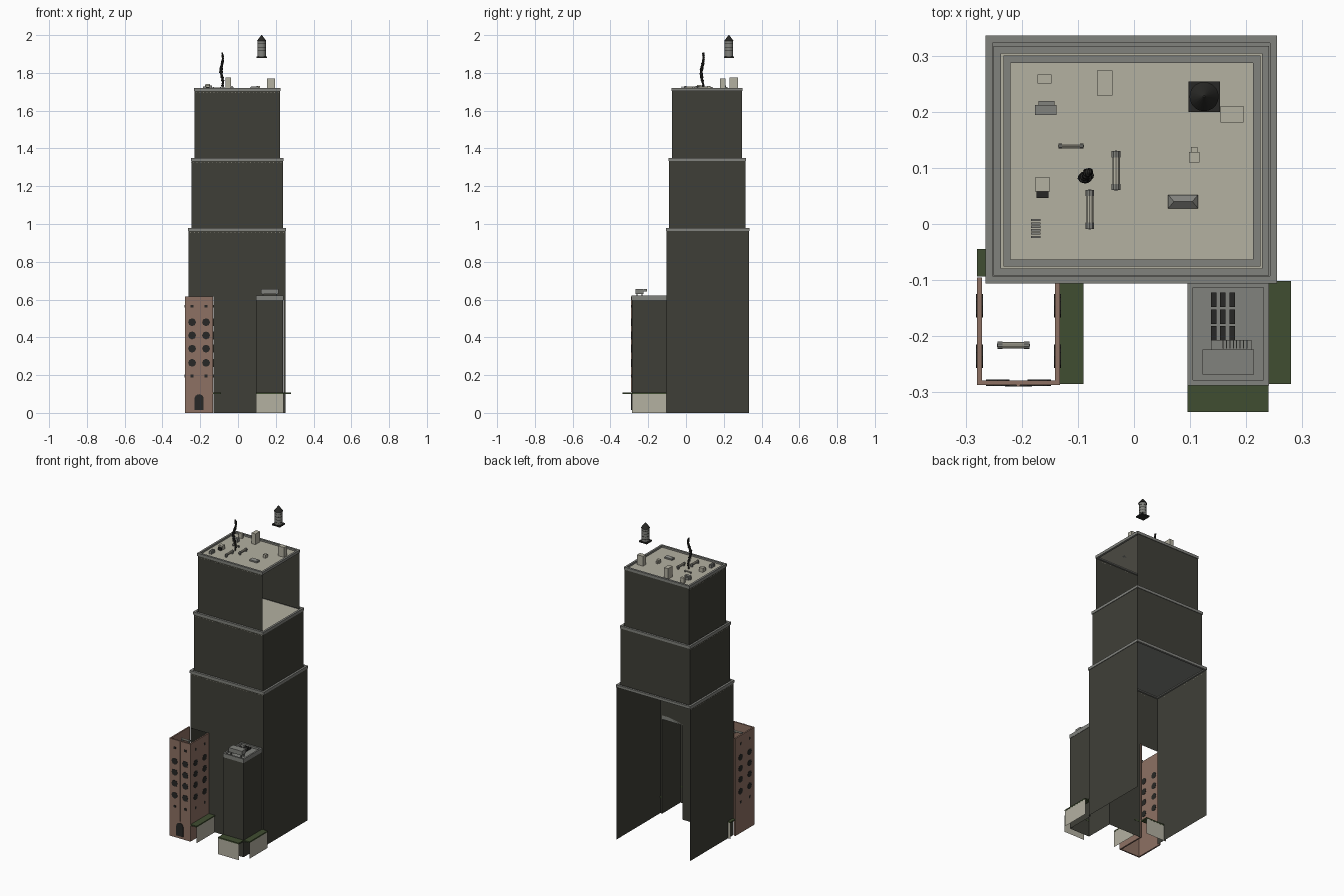
import bpy, bmesh, math, random
from mathutils import Matrix, Vector

if "Cube" in bpy.data.objects:
    bpy.data.objects.remove(bpy.data.objects["Cube"])
random.seed(4)


def material(name, rgb):
    m = bpy.data.materials.new(name)
    m.diffuse_color = tuple((c / 255) ** 2.2 for c in rgb) + (1,)
    m.use_nodes = True
    m.node_tree.nodes["Principled BSDF"].inputs["Base Color"].default_value = m.diffuse_color
    return m


DARK = material("dark_wall", (65, 65, 58))
GREY = material("grey_trim", (128, 129, 124))
BEIGE = material("beige_concrete", (178, 175, 160))
BROWN = material("brown_brick", (140, 112, 99))
GREEN = material("green_awning", (66, 78, 52))
BLACK = material("charcoal_metal", (44, 44, 42))


class Part:
    """Collects simple shapes into one object."""
    def __init__(self, name, mat):
        self.name, self.mat, self.bm = name, mat, bmesh.new()

    def box(self, x0, x1, y0, y1, z0, z1):
        m = Matrix.Translation(((x0 + x1) / 2, (y0 + y1) / 2, (z0 + z1) / 2))
        m = m @ Matrix.Diagonal((x1 - x0, y1 - y0, z1 - z0, 1))
        bmesh.ops.create_cube(self.bm, size=1, matrix=m)
        return self

    def quad(self, *pts):
        self.bm.faces.new([self.bm.verts.new(p) for p in pts])
        return self

    def wall_y(self, y, x0, x1, z0, z1):
        return self.quad((x0, y, z0), (x1, y, z0), (x1, y, z1), (x0, y, z1))

    def wall_x(self, x, y0, y1, z0, z1):
        return self.quad((x, y0, z0), (x, y1, z0), (x, y1, z1), (x, y0, z1))

    def floor(self, x0, x1, y0, y1, z):
        return self.quad((x0, y0, z), (x1, y0, z), (x1, y1, z), (x0, y1, z))

    def ring(self, x0, x1, y0, y1, z0, z1, w):
        self.box(x0, x1, y0, y0 + w, z0, z1).box(x0, x1, y1 - w, y1, z0, z1)
        return self.box(x0, x0 + w, y0 + w, y1 - w, z0, z1).box(x1 - w, x1, y0 + w, y1 - w, z0, z1)

    def cone(self, c, r1, r2, h, n=12, axis='Z'):
        m = Matrix.Translation(c)
        if axis == 'X':
            m = m @ Matrix.Rotation(math.pi / 2, 4, 'Y')
        if axis == 'Y':
            m = m @ Matrix.Rotation(math.pi / 2, 4, 'X')
        bmesh.ops.create_cone(self.bm, cap_ends=True, segments=n, radius1=r1, radius2=r2, depth=h, matrix=m)
        return self

    def done(self):
        me = bpy.data.meshes.new(self.name)
        self.bm.to_mesh(me)
        self.bm.free()
        me.materials.append(self.mat)
        ob = bpy.data.objects.new(self.name, me)
        bpy.context.collection.objects.link(ob)
        return ob


# Main tower: three stepped tiers of sheet walls
T1 = (-0.262, 0.252, -0.103, 0.333, 0, 0.975)
T2 = (-0.247, 0.238, -0.089, 0.314, 0.975, 1.345)
T3 = (-0.230, 0.222, -0.073, 0.297, 1.345, 1.715)
x0, x1, y0, y1, z0, z1 = T1
w = Part("lower_tier_walls", DARK)
w.wall_x(x0, y0, y1, z0, z1).wall_x(x1, y0, y1, z0, z1)
w.wall_y(y0, x0, -0.13, 0.615, z1).wall_y(y0, -0.13, 0.097, 0, z1)
w.wall_y(y0, 0.097, 0.24, 0.6, z1).wall_y(y0, 0.24, x1, 0, z1).done()
x0, x1, y0, y1, z0, z1 = T2
w = Part("middle_tier_walls", DARK)
w.wall_x(x0, y0, y1, z0, z1).wall_x(x1, y0, y1, z0, z1)
w.wall_y(y0, x0, x1, z0, z1).wall_y(y1, x0, x1, z0, z1).done()
x0, x1, y0, y1, z0, z1 = T3
w = Part("upper_tier_walls", DARK)
w.wall_x(x0, y0, y1, z0, z1)
w.wall_y(y0, x0, x1, z0, z1).wall_y(y1, x0, x1, z0, z1).done()

# Roofs, parapets and the rows of tiny lights below them
for nm, t, mat in (("lower", T1, GREY), ("middle", T2, BEIGE), ("upper", T3, BEIGE)):
    x0, x1, y0, y1, z0, z1 = t
    Part(nm + "_roof", mat).floor(x0, x1, y0, y1, z1 - 0.006).done()
    p = Part(nm + "_parapet", GREY)
    p.ring(x0 - 0.003, x1 + 0.003, y0 - 0.003, y1 + 0.003, z1 - 0.012, z1 + 0.005, 0.013).done()
    lights = Part(nm + "_lights", BEIGE)
    for i in range(24):
        x = x0 + (i + 0.5) * (x1 - x0) / 24
        lights.box(x - 0.002, x + 0.002, y0 - 0.001, y0, z1 - 0.022, z1 - 0.019)
        y = y0 + (i + 0.5) * (y1 - y0) / 24
        lights.box(x0 - 0.001, x0, y - 0.002, y + 0.002, z1 - 0.022, z1 - 0.019)
    lights.done()

# Brown side building: three walls, open top and back
bx0, bx1, by0, by1, bh = -0.28, -0.132, -0.287, -0.095, 0.617
b = Part("brown_building_walls", BROWN)
b.box(bx0, bx1, by0, by0 + 0.008, 0, bh)
b.box(bx0, bx0 + 0.009, by0 + 0.008, by1, 0, bh)
b.box(bx1 - 0.009, bx1, by0 + 0.008, by1, 0, bh)
b.box(-0.209, -0.203, by0 - 0.003, by0, 0.11, bh)
b.done()
win = Part("round_windows", BLACK)
sx, sy = (bx0 + bx1) / 2, (by0 + by1) / 2
for s in (-1, 1):
    for z in (0.265, 0.34, 0.41, 0.48):
        for y in (by0, by0 + 0.008):
            win.cone((sx + s * 0.037, y, z), 0.021, 0.021, 0.003, 8, 'Y')
        for x in (bx0, bx0 + 0.009, bx1 - 0.009, bx1):
            win.cone((x, sy + s * 0.045, z), 0.021, 0.021, 0.003, 8, 'X')
    for z in (0.195, 0.565):
        win.box(sx + s * 0.037 - 0.008, sx + s * 0.037 + 0.008, by0 - 0.002, by0, z - 0.007, z + 0.007)
        for x in (bx0 - 0.002, bx1):
            win.box(x, x + 0.002, sy + s * 0.045 - 0.008, sy + s * 0.045 + 0.008, z - 0.007, z + 0.007)
win.done()
door = Part("arched_door", BLACK)
door.box(sx - 0.024, sx + 0.024, by0 - 0.003, by0, 0.015, 0.075)
door.cone((sx, by0 - 0.0015, 0.075), 0.024, 0.024, 0.003, 16, 'Y').done()

# Dark side tower with grey cap, open at the back
cx0, cx1, cy0, cy1 = 0.097, 0.239, -0.286, -0.103
c = Part("side_tower_walls", DARK)
c.wall_y(cy0, cx0, cx1, 0, 0.605).wall_x(cx0, cy0, cy1, 0, 0.605).wall_x(cx1, cy0, cy1, 0, 0.605).done()
Part("side_tower_roof", GREY).floor(cx0, cx1, cy0, cy1, 0.61).done()
Part("side_tower_parapet", GREY).ring(cx0 - 0.002, cx1 + 0.002, cy0 - 0.002, cy1, 0.597, 0.622, 0.01).done()
v = Part("roof_panels", BLACK)
for i in range(3):
    for j in range(3):
        x, y = 0.142 + i * 0.0165, -0.135 - j * 0.03
        v.box(x - 0.005, x + 0.005, y - 0.013, y + 0.013, 0.61, 0.617)
v.done()
u = Part("side_roof_unit", GREY).box(0.122, 0.214, -0.268, -0.224, 0.63, 0.657)
u.box(0.138, 0.209, -0.224, -0.207, 0.642, 0.652)
for x in (0.13, 0.2):
    for y in (-0.262, -0.235):
        u.box(x, x + 0.006, y, y + 0.006, 0.61, 0.63)
for i in range(8):
    u.box(0.158 + i * 0.006, 0.16 + i * 0.006, -0.222, -0.207, 0.652, 0.656)
u.done()

# Green awnings with beige ground panels at their outer edge
g = Part("awnings", GREEN)
for r in ((0.095, 0.24, -0.335, -0.285), (0.24, 0.28, -0.285, -0.102),
          (-0.132, -0.09, -0.285, -0.102), (-0.28, -0.132, -0.094, -0.045)):
    g.box(*r, 0.1, 0.108)
g.done()
g = Part("ground_panels", BEIGE)
g.wall_y(-0.334, 0.095, 0.24, 0, 0.1).wall_x(0.279, -0.285, -0.102, 0, 0.1)
g.wall_x(-0.091, -0.285, -0.102, 0, 0.1).wall_y(-0.046, -0.28, -0.132, 0, 0.1).done()

# Rooftop blocks and small machines
R = 1.709
k = Part("rooftop_blocks", BEIGE)
k.box(-0.066, -0.038, 0.229, 0.274, R, 1.776).box(0.154, 0.195, 0.181, 0.21, R, 1.771)
k.box(-0.172, -0.147, 0.25, 0.266, R, 1.74).box(-0.176, -0.15, 0.058, 0.083, R, 1.735)
k.box(0.098, 0.117, 0.11, 0.128, R, 1.73).box(0.102, 0.113, 0.128, 0.137, R, 1.725).done()
k = Part("rooftop_units", GREY)
k.box(-0.176, -0.138, 0.194, 0.212, R, 1.732).box(-0.17, -0.142, 0.212, 0.219, R, 1.725)
for i in range(6):
    k.box(-0.184, -0.167, -0.025 + i * 0.006, -0.021 + i * 0.006, R, 1.728)
k.done()
Part("rooftop_vent", BLACK).box(-0.174, -0.152, 0.046, 0.058, R, 1.725).done()
s = Part("hipped_skylight", GREY).box(0.061, 0.114, 0.028, 0.052, R, 1.718)
base = [(0.061, 0.028, 1.718), (0.114, 0.028, 1.718), (0.114, 0.052, 1.718), (0.061, 0.052, 1.718)]
a, d = (0.071, 0.04, 1.728), (0.104, 0.04, 1.728)
s.quad(base[0], base[1], d, a).quad(base[2], base[3], a, d).quad(base[1], base[2], d).quad(base[3], base[0], a).done()

# Ducts with thicker elbow ends
duct, ends = Part("ducts", BEIGE), Part("duct_elbows", GREY)
for x, y, ln, r, ax, z in ((-0.112, 0.139, 0.044, 0.004, 'X', 1.72), (-0.032, 0.095, 0.068, 0.007, 'Y', 1.722),
                           (-0.079, 0.026, 0.068, 0.007, 'Y', 1.722), (-0.215, -0.216, 0.056, 0.006, 'X', 0.595)):
    duct.cone((x, y, z), r, r, ln * 0.8, 10, ax)
    for sg in (-1, 1):
        o = Vector((1, 0, 0)) if ax == 'X' else Vector((0, 1, 0))
        e = Vector((x, y, z)) + o * sg * (ln / 2 - r * 0.7)
        ends.cone(e, r * 1.15, r * 1.15, r * 1.6, 10, ax)
        ends.cone(e - Vector((0, 0, r)), r, r, r * 2, 10)
duct.done()
ends.done()

# Ragged plume column on the roof, made of stacked wobbling lumps
p = Part("ragged_plume", BLACK)
for i in range(22):
    t = i / 21
    r = 0.011 * (1 - 0.35 * abs(2 * t - 1))
    q = (-0.085 + 0.005 * math.sin(t * 9), 0.087 + 0.006 * math.cos(t * 7), 1.715 + 0.188 * t)
    m = Matrix.Translation(q) @ Matrix.Rotation(random.random() * 3, 4, 'Z')
    m = m @ Matrix.Diagonal((random.uniform(.7, 1.3), random.uniform(.7, 1.2), 0.8, 1))
    bmesh.ops.create_icosphere(p.bm, subdivisions=1, radius=r, matrix=m)
p.done()

# Floating water tank: base frame, barrel, conical lid
wx, wy = 0.125, 0.227
Part("tank_base", BLACK).box(wx - 0.028, wx + 0.028, wy - 0.027, wy + 0.027, 1.879, 1.887).done()
o = Part("tank_barrel", GREY).cone((wx, wy, 1.928), 0.022, 0.022, 0.082, 20).done()
o2 = Part("tank_lid", BLACK).cone((wx, wy, 1.984), 0.026, 0.002, 0.032, 20).done()
hoops = Part("tank_hoops", BLACK)
for i in range(4):
    hoops.cone((wx, wy, 1.9 + i * 0.018), 0.0228, 0.0228, 0.002, 20)
hoops.done()
for ob in (o, o2):
    bpy.context.view_layer.objects.active = ob
    ob.select_set(True)
    bpy.ops.object.shade_smooth_by_angle()
    ob.select_set(False)
